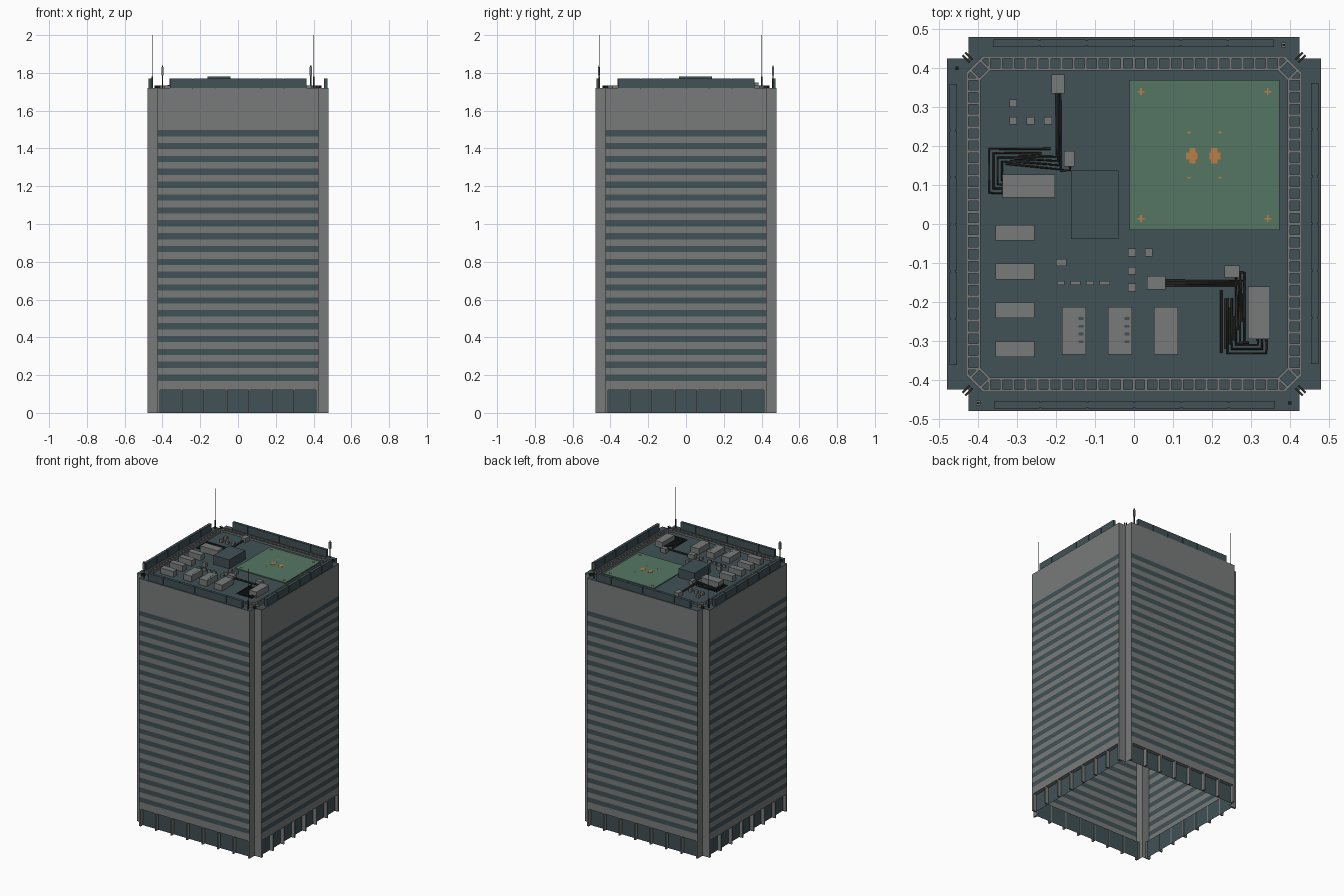
import bpy, bmesh, math
from mathutils import Matrix, Vector

if "Cube" in bpy.data.objects:
    bpy.data.objects.remove(bpy.data.objects["Cube"])


def material(name, rgb):
    m = bpy.data.materials.new(name)
    m.diffuse_color = (*rgb, 1)
    m.use_nodes = True
    m.node_tree.nodes["Principled BSDF"].inputs["Base Color"].default_value = m.diffuse_color
    return m


GREY = material("concrete grey", (0.19, 0.195, 0.195))
TEAL = material("dark teal glass", (0.052, 0.082, 0.092))
GREEN = material("landing pad green", (0.09, 0.18, 0.125))
ORANGE = material("marking orange", (0.50, 0.21, 0.06))
DARK = material("dark pipe", (0.025, 0.025, 0.024))

ROOF, HALF, NOTCH = 1.72, 0.48, 0.425


def finish(name, bm, *mats):
    mesh = bpy.data.meshes.new(name)
    bm.to_mesh(mesh)
    bm.free()
    for m in mats:
        mesh.materials.append(m)
    ob = bpy.data.objects.new(name, mesh)
    bpy.context.collection.objects.link(ob)
    return ob


def add_box(bm, x0, x1, y0, y1, z0, z1, rot=None):
    mat = Matrix.Translation(((x0 + x1) / 2, (y0 + y1) / 2, (z0 + z1) / 2))
    mat = mat @ Matrix.Diagonal((x1 - x0, y1 - y0, z1 - z0, 1))
    bmesh.ops.create_cube(bm, size=1, matrix=(rot @ mat) if rot else mat)


def boxes(name, mat, items):
    bm = bmesh.new()
    for b in items:
        add_box(bm, *b)
    return finish(name, bm, mat)


def four_sides(name, mat, items):
    """Boxes laid out for the front side, turned to all four sides."""
    return boxes(name, mat, [(*b, Matrix.Rotation(k * math.pi / 2, 4, 'Z'))
                             for k in range(4) for b in items])


def quad(bm, pts, mi=0):
    f = bm.faces.new([bm.verts.new(p) for p in pts])
    f.material_index = mi


# --- tower shell: notched square with 20 window bands, open below ---
corner = [(NOTCH, -HALF), (NOTCH, -NOTCH), (HALF, -NOTCH)]
outline = []
for k in range(4):
    r = Matrix.Rotation(k * math.pi / 2, 3, 'Z')
    outline += [tuple((r @ Vector((x, y, 0))).xy) for x, y in corner]

levels = [0.12]
for i in range(20):
    z = 0.17 + i * 0.0681
    levels += [z, z + 0.033]
levels.append(ROOF)

bm = bmesh.new()
for i, (a, b) in enumerate(zip(outline, outline[1:] + outline[:1])):
    wide = math.dist(a, b) > 0.5
    zs = levels if wide else [0, ROOF]
    for j, (z0, z1) in enumerate(zip(zs, zs[1:])):
        quad(bm, [(*a, z0), (*b, z0), (*b, z1), (*a, z1)],
             1 if wide and j % 2 else 0)
quad(bm, [(*p, ROOF) for p in outline], 1)
finish("tower_shell", bm, GREY, TEAL)

# --- ground floor: recessed glass, soffit and pillars ---
bm = bmesh.new()
for k in range(4):
    r = Matrix.Rotation(k * math.pi / 2, 3, 'Z')
    g = -0.455
    quad(bm, [r @ Vector(p) for p in [(-NOTCH, g, 0), (NOTCH, g, 0), (NOTCH, g, 0.12), (-NOTCH, g, 0.12)]], 1)
    quad(bm, [r @ Vector(p) for p in [(-NOTCH, -HALF, 0.12), (-NOTCH, g, 0.12), (NOTCH, g, 0.12), (NOTCH, -HALF, 0.12)]])
finish("lobby_glass", bm, GREY, TEAL)
pillars = [((k - 3.5) * 0.119 - 0.0045, (k - 3.5) * 0.119 + 0.0045, -HALF, -0.453, 0, 0.12)
           for k in range(1, 7)]
pillars += [(-NOTCH, -0.412, -HALF, -0.453, 0, 0.12), (0.412, NOTCH, -HALF, -0.453, 0, 0.12)]
four_sides("lobby_pillars", GREY, pillars)

# --- rooftop screens along each edge ---
panels = [(-0.36 + k * 0.121, -0.243 + k * 0.121, -0.474, -0.455, ROOF, 1.77) for k in range(6)]
panels.append((-0.36, 0.362, -0.471, -0.458, ROOF, 1.767))
four_sides("roof_screens", TEAL, panels)


# --- chamfered service track round the roof ---
def octagon(h, c):
    pts = []
    for k in range(4):
        r = Matrix.Rotation(k * math.pi / 2, 3, 'Z')
        pts += [r @ Vector((c, -h, 0)), r @ Vector((h, -c, 0))]
    return pts


bm = bmesh.new()
for h, c in [(0.432, 0.388), (0.401, 0.372)]:
    out, inn = octagon(h, c), octagon(h - 0.007, c - 0.003)
    for i in range(8):
        j = (i + 1) % 8
        lo, hi = Vector((0, 0, ROOF)), Vector((0, 0, ROOF + 0.012))
        quad(bm, [out[i] + hi, out[j] + hi, inn[j] + hi, inn[i] + hi])
        quad(bm, [out[i] + lo, out[j] + lo, out[j] + hi, out[i] + hi])
        quad(bm, [inn[j] + lo, inn[i] + lo, inn[i] + hi, inn[j] + hi])
finish("track_rails", bm, GREY)
four_sides("track_rungs", GREY, [(x - 0.0035, x + 0.0035, -0.428, -0.396, ROOF, ROOF + 0.011)
                                 for x in [(k - 12) * 0.031 for k in range(25)]])

# corner brackets standing on the diagonals
diag = [Matrix.Rotation(math.radians(45 + 90 * k), 4, 'Z') for k in range(4)]
boxes("corner_brackets", DARK, [(0.592, 0.618, s - 0.003, s + 0.003, ROOF, ROOF + 0.012, r)
                                for r in diag for s in (-0.005, 0.005)])
boxes("corner_rungs", GREY, [(0.545, 0.58, s - 0.003, s + 0.003, ROOF, ROOF + 0.011, r)
                             for r in diag for s in (-0.018, 0.018)])

# --- landing pad with markings ---
boxes("landing_pad", GREEN, [(-0.012, 0.374, -0.015, 0.37, ROOF, ROOF + 0.006)])
cx, cy, top = 0.181, 0.177, ROOF + 0.006
marks = []


def mark(x, y, w, d):
    marks.append((x - w / 2, x + w / 2, y - d / 2, y + d / 2, top, top + 0.0015))


for sx in (-1, 1):
    bx = cx + sx * 0.028 - 0.003
    mark(bx, cy - 0.002, 0.016, 0.04)
    mark(bx + sx * 0.002, cy - 0.002, 0.029, 0.018)
    for sy in (-1, 1):
        mark(cx + sx * 0.163, cy + sy * 0.163, 0.018, 0.004)
        mark(cx + sx * 0.163, cy + sy * 0.163, 0.004, 0.018)
        mark(cx + sx * 0.04, cy + sy * 0.058, 0.008, 0.004)
boxes("pad_markings", ORANGE, marks)

# --- lift housing and rooftop plant ---
boxes("lift_housing", TEAL, [(-0.162, -0.04, -0.038, 0.137, ROOF, 1.782)])

units = [(-0.338, -0.203, 0.068, 0.127), (0.293, 0.35, -0.295, -0.16)]
units += [(-0.356, -0.256, y - 0.02, y + 0.02) for y in (-0.022, -0.122, -0.222, -0.322)]
units += [(x - 0.031, x + 0.031, -0.335, -0.213) for x in (-0.154, -0.036, 0.082)]
boxes("cooling_units", GREY, [(*u, ROOF, ROOF + 0.04) for u in units])
# dark base frames and vent slots
boxes("cooling_vents", TEAL, [(x + 0.012, x + 0.024, y - 0.006, y + 0.001, ROOF + 0.039, ROOF + 0.0405)
                              for x in (-0.154, -0.036) for y in (-0.24, -0.26, -0.28, -0.30)])

small = [(-0.212, -0.178, 0.335, 0.384), (-0.18, -0.153, 0.148, 0.187), (0.034, 0.081, -0.168, -0.134),
         (0.232, 0.271, -0.138, -0.107), (-0.201, -0.173, -0.108, -0.09)]
boxes("junction_units", GREY, [(*u, ROOF, ROOF + 0.03) for u in small])

vents = [(-0.31, 0.31), (-0.31, 0.265), (-0.266, 0.265), (-0.221, 0.265),
         (-0.005, -0.073), (0.038, -0.073), (-0.005, -0.12), (-0.005, -0.163)]
boxes("roof_vents", GREY, [(x - 0.01, x + 0.01, y - 0.01, y + 0.01, ROOF, ROOF + 0.02) for x, y in vents])
boxes("low_ducts", GREY, [(x - w, x + w, -0.157, -0.147, ROOF, ROOF + 0.02)
                          for x, w in [(-0.188, 0.01), (-0.15, 0.013), (-0.113, 0.01), (-0.075, 0.013)]])


# --- pipe runs ---
def pipes(name, paths, radius=0.003):
    cu = bpy.data.curves.new(name, 'CURVE')
    cu.dimensions = '3D'
    cu.bevel_depth, cu.bevel_resolution = radius, 1
    cu.use_fill_caps = True
    for path in paths:
        sp = cu.splines.new('POLY')
        sp.points.add(len(path) - 1)
        for p, (x, y) in zip(sp.points, path):
            p.co = (x, y, ROOF + 0.012, 1)
    cu.materials.append(DARK)
    bpy.context.collection.objects.link(bpy.data.objects.new(name, cu))


west, east = [], []
for k in range(4):
    d = k * 0.011
    west.append([(-0.19 - k * 0.003, 0.34), (-0.188 - k * 0.004, 0.14 + d), (-0.33 + d, 0.155 + d * 0.6)])
    west.append([(-0.215 - 2 * d, 0.193 - d), (-0.372 + d, 0.193 - d), (-0.372 + d, 0.08 + d), (-0.335, 0.08 + d)])
    east.append([(0.08, -0.146 - k * 0.004), (0.282 - d * 0.6, -0.146 - k * 0.004),
                 (0.282 - d * 0.5, -0.24 - d)])
    east.append([(0.224 + d, -0.17 - 2 * d), (0.224 + d, -0.332 + d)])
for k in range(3):
    d = k * 0.011
    east.append([(0.34 - d, -0.295), (0.34 - d, -0.332 + d), (0.24 + d, -0.332 + d), (0.24 + d, -0.19)])
    east.append([(0.265, -0.125 - k * 0.003), (0.284 - d, -0.125 - k * 0.003), (0.284 - d, -0.305), (0.295, -0.305)])
west.append([(-0.19, 0.138), (-0.165, 0.138), (-0.165, 0.15)])
pipes("west_pipes", west)
pipes("east_pipes", east)

# --- masts: tall whips on two corners, panel aerials on the others ---
tall, poles, aerials, feet = [], [], [], []
for s in (-1, 1):
    x, y = (-0.455, 0.40) if s < 0 else (0.40, -0.46)
    tall.append((x - 0.0015, x + 0.0015, y - 0.0015, y + 0.0015, ROOF, 2.0))
    feet.append((x - 0.004, x + 0.004, y - 0.004, y + 0.004, ROOF, 1.78))
    x, y = (-0.40, -0.46) if s < 0 else (0.385, 0.46)
    poles.append((x - 0.003, x + 0.003, y - 0.003, y + 0.003, ROOF, 1.84))
    aerials.append((x - 0.006, x + 0.006, y - 0.006, y + 0.006, 1.785, 1.83))
boxes("tall_masts", DARK, tall)
boxes("mast_feet", DARK, feet)
boxes("aerial_poles", DARK, poles)
boxes("panel_aerials", GREY, aerials)
